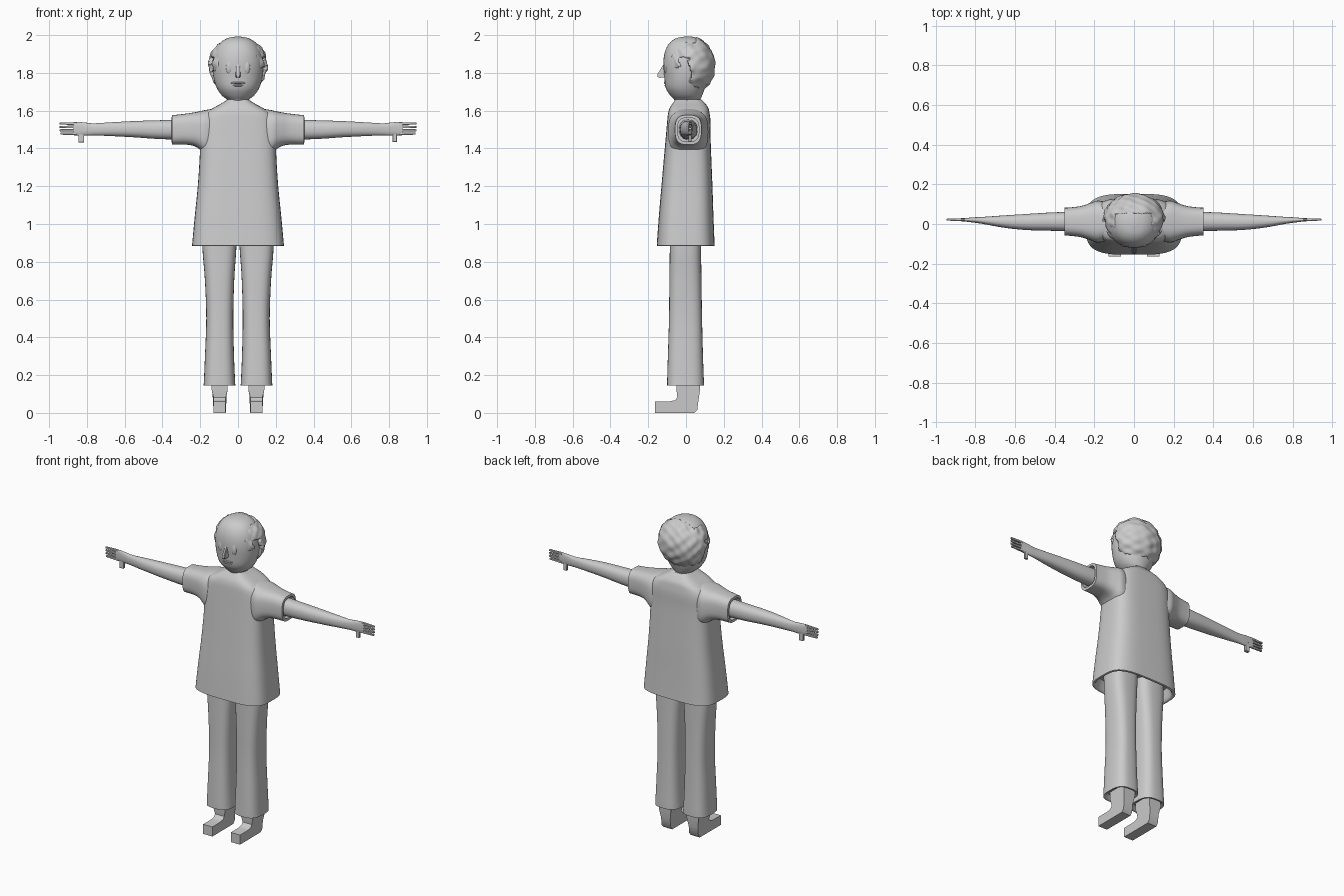
import bpy, bmesh, math
from mathutils import Vector

grey = bpy.data.materials.new("plain_grey")
grey.diffuse_color = (0.6, 0.6, 0.6, 1)


def finish(name, bm, angle=40):
    """Turn a bmesh into a named, shaded object."""
    bmesh.ops.recalc_face_normals(bm, faces=bm.faces)
    mesh = bpy.data.meshes.new(name)
    bm.to_mesh(mesh)
    bm.free()
    mesh.materials.append(grey)
    ob = bpy.data.objects.new(name, mesh)
    bpy.context.collection.objects.link(ob)
    bpy.ops.object.select_all(action='DESELECT')
    ob.select_set(True)
    bpy.context.view_layer.objects.active = ob
    bpy.ops.object.shade_smooth_by_angle(angle=math.radians(angle))
    return ob


def loft(name, rings, axis='z', side=1, n=2.5, seg=40, steps=4):
    """Skin superellipse rings (position, a_min, a_max, b_min, b_max) along z or x."""
    fine = []
    for i in range(len(rings) - 1):
        q = [Vector(rings[max(0, min(len(rings) - 1, i + k))]) for k in (-1, 0, 1, 2)]
        # hard turns such as hems stay straight
        k = steps if (q[2] - q[1]).length > 0.03 else 1
        for j in range(k):
            t = j / k
            fine.append(q[1] + (q[2] - q[0]) * 0.5 * t
                        + (q[0] - 2.5 * q[1] + 2 * q[2] - 0.5 * q[3]) * t * t
                        + (1.5 * (q[1] - q[2]) + 0.5 * (q[3] - q[0])) * t ** 3)
    fine.append(Vector(rings[-1]))
    bm = bmesh.new()
    loops = []
    for p, a0, a1, b0, b1 in fine:
        loop = []
        for s in range(seg):
            c, d = math.cos(2 * math.pi * s / seg), math.sin(2 * math.pi * s / seg)
            a = (a0 + a1) / 2 + (a1 - a0) / 2 * math.copysign(abs(c) ** (2 / n), c)
            b = (b0 + b1) / 2 + (b1 - b0) / 2 * math.copysign(abs(d) ** (2 / n), d)
            loop.append(bm.verts.new((side * a, b, p) if axis == 'z' else (side * p, a, b)))
        loops.append(loop)
    for u, v in zip(loops, loops[1:]):
        for s in range(seg):
            bm.faces.new((u[s], u[s - 1], v[s - 1], v[s]))
    bm.faces.new(loops[0])
    bm.faces.new(loops[-1])
    return finish(name, bm)


def box_between(bm, lo, hi, taper=1.0, side=1):
    """Box whose outer x end is narrowed by taper."""
    mid = (Vector(lo) + Vector(hi)) / 2
    for v in bmesh.ops.create_cube(bm, size=1)['verts']:
        k = taper if v.co.x > 0 else 1
        size = Vector(hi) - Vector(lo)
        v.co = Vector((v.co.x * size.x, v.co.y * size.y * k, v.co.z * size.z * k)) + mid
        v.co.x *= side


def ellipsoid(name, pos, size):
    bm = bmesh.new()
    bmesh.ops.create_uvsphere(bm, u_segments=24, v_segments=14, radius=1)
    for v in bm.verts:
        v.co = Vector([c * s + p for c, s, p in zip(v.co, size, pos)])
    return finish(name, bm)


# Shirt body, with a hollow hem
loft("shirt_body", [
    (0.95, -0.21, 0.21, -0.13, 0.125), (0.89, -0.225, 0.225, -0.14, 0.135),
    (0.885, -0.243, 0.243, -0.155, 0.152), (0.90, -0.242, 0.242, -0.154, 0.151),
    (1.05, -0.228, 0.228, -0.143, 0.145), (1.20, -0.213, 0.213, -0.13, 0.14),
    (1.35, -0.203, 0.203, -0.117, 0.134), (1.46, -0.20, 0.20, -0.107, 0.13),
    (1.54, -0.195, 0.195, -0.10, 0.13), (1.585, -0.175, 0.175, -0.095, 0.125),
    (1.615, -0.13, 0.13, -0.086, 0.118), (1.64, -0.085, 0.085, -0.07, 0.10),
    (1.66, -0.054, 0.054, -0.055, 0.08)], n=3.6, seg=56)

# Head, narrowing to the neck
loft("head", [
    (1.63, -0.055, 0.055, -0.05, 0.075), (1.655, -0.055, 0.055, -0.06, 0.075),
    (1.68, -0.085, 0.085, -0.083, 0.085), (1.72, -0.112, 0.112, -0.107, 0.10),
    (1.78, -0.13, 0.13, -0.115, 0.115), (1.85, -0.135, 0.135, -0.12, 0.125),
    (1.91, -0.124, 0.124, -0.112, 0.12), (1.955, -0.098, 0.098, -0.09, 0.10),
    (1.982, -0.06, 0.06, -0.055, 0.07), (1.992, -0.015, 0.015, -0.01, 0.03)], n=2.1)

# Hair: lumpy shell with a high hairline and gaps around the ears
bm = bmesh.new()
bmesh.ops.create_uvsphere(bm, u_segments=96, v_segments=64, radius=1)
for v in bm.verts:
    d = v.co.copy()
    r = 1 + 0.022 * (math.sin(11 * d.x + 5 * d.z) * math.sin(9 * d.z + 2 * d.y)
                     + math.sin(14 * d.y + 7 * d.x) * math.sin(12 * d.z - 4 * d.x))
    v.co = Vector((0.156 * d.x * r, 0.022 + 0.132 * d.y * r, 1.84 + 0.152 * d.z * r))


def bare(c):
    wob = 0.008 * math.sin(60 * c.x + 45 * c.z)
    if abs(c.x) < 0.095 + wob and c.y < 0.055:
        return True                                  # forehead and crown
    if c.y < -0.085 + wob:
        return True
    if c.y < -0.04:
        return c.z < 1.82 + wob                      # sideburns
    if c.y < 0.025 + wob:
        return c.z < 1.885                           # ear gap
    return c.z < 1.715 + wob


gone = [f for f in bm.faces if bare(f.calc_center_median())]
bmesh.ops.delete(bm, geom=gone, context='FACES')
hair = finish("hair", bm, 60)
solid = hair.modifiers.new("thickness", 'SOLIDIFY')
solid.thickness = 0.03
solid.offset = -1

# Nose: wedge ridge widening down to the tip
bm = bmesh.new()
nose = [bm.verts.new(p) for p in (
    (-0.008, -0.11, 1.86), (0.008, -0.11, 1.86), (0.016, -0.10, 1.775), (-0.016, -0.10, 1.775),
    (0.010, -0.153, 1.79), (-0.010, -0.153, 1.79), (0.011, -0.148, 1.774), (-0.011, -0.148, 1.774))]
for f in ((0, 1, 4, 5), (5, 4, 6, 7), (7, 6, 2, 3), (1, 2, 6, 4), (0, 5, 7, 3), (0, 3, 2, 1)):
    bm.faces.new([nose[i] for i in f])
bmesh.ops.bevel(bm, geom=bm.edges[:], offset=0.004, segments=2, affect='EDGES')
finish("nose", bm, 60)

# Lips
ellipsoid("upper_lip", (0, -0.104, 1.747), (0.040, 0.014, 0.006))
ellipsoid("lower_lip", (0, -0.100, 1.733), (0.034, 0.015, 0.006))

for side, tag in ((1, "left"), (-1, "right")):
    # Almond eye bulges
    ellipsoid(tag + "_eye", (side * 0.046, -0.105, 1.83), (0.018, 0.012, 0.036))

    # Sleeve with an open cuff
    loft(tag + "_sleeve", [
        (0.12, -0.08, 0.105, 1.34, 1.612), (0.18, -0.094, 0.118, 1.375, 1.602),
        (0.22, -0.082, 0.106, 1.407, 1.593), (0.27, -0.066, 0.09, 1.42, 1.585),
        (0.34, -0.058, 0.082, 1.42, 1.577), (0.35, -0.058, 0.082, 1.42, 1.577),
        (0.351, -0.044, 0.068, 1.436, 1.562), (0.325, -0.044, 0.068, 1.436, 1.562)],
        'x', side, n=3)

    # Arm running into a thin palm
    loft(tag + "_arm", [
        (0.30, -0.038, 0.062, 1.447, 1.553), (0.42, -0.034, 0.058, 1.45, 1.549),
        (0.55, -0.03, 0.05, 1.459, 1.545), (0.66, -0.018, 0.043, 1.465, 1.539),
        (0.76, 0.0, 0.036, 1.469, 1.533), (0.80, 0.006, 0.034, 1.469, 1.536),
        (0.84, 0.011, 0.031, 1.469, 1.54), (0.872, 0.014, 0.029, 1.47, 1.54)],
        'x', side, n=2.3, seg=28)

    # Four fingers and a thumb
    bm = bmesh.new()
    for i in range(4):
        z = 1.471 + i * 0.0178
        box_between(bm, (0.855, 0.015, z), (0.945 - 0.004 * (i == 0), 0.029, z + 0.0145), 0.75, side)
    box_between(bm, (0.818, 0.014, 1.434), (0.842, 0.029, 1.49), 1, side)
    bmesh.ops.bevel(bm, geom=bm.edges[:], offset=0.002, segments=1, affect='EDGES')
    finish(tag + "_fingers", bm)

    # Trouser leg with a hollow cuff
    loft(tag + "_trouser_leg", [
        (0.17, 0.035, 0.16, -0.075, 0.07), (0.15, 0.03, 0.168, -0.085, 0.08),
        (0.145, 0.014, 0.182, -0.10, 0.095), (0.16, 0.015, 0.181, -0.10, 0.095),
        (0.30, 0.021, 0.175, -0.096, 0.09), (0.50, 0.025, 0.168, -0.09, 0.085),
        (0.70, 0.02, 0.175, -0.088, 0.082), (0.85, 0.01, 0.187, -0.086, 0.08),
        (0.96, 0.004, 0.19, -0.086, 0.08)], 'z', side, n=2.9)

    # Foot: side outline pushed across, flared at the ankle
    outline = [(-0.165, 0.003), (0.045, 0.003), (0.06, 0.02), (0.066, 0.07), (0.074, 0.125),
               (0.074, 0.18), (-0.05, 0.18), (-0.05, 0.125), (-0.046, 0.085), (-0.058, 0.07),
               (-0.085, 0.064), (-0.165, 0.064)]
    bm = bmesh.new()
    walls = []
    for s in (-1, 1):
        walls.append([bm.verts.new((side * (0.097 + s * (0.042 if z > 0.1 else 0.032)), y, max(z, 0.003) - 0.003))
                      for y, z in outline])
        bm.faces.new(walls[-1])
    for i in range(len(outline)):
        bm.faces.new((walls[0][i], walls[0][i - 1], walls[1][i - 1], walls[1][i]))
    rim = [e for e in bm.edges if e.calc_face_angle(0) > 0.7]
    bmesh.ops.bevel(bm, geom=rim, offset=0.006, segments=2, affect='EDGES')
    finish(tag + "_foot", bm)
